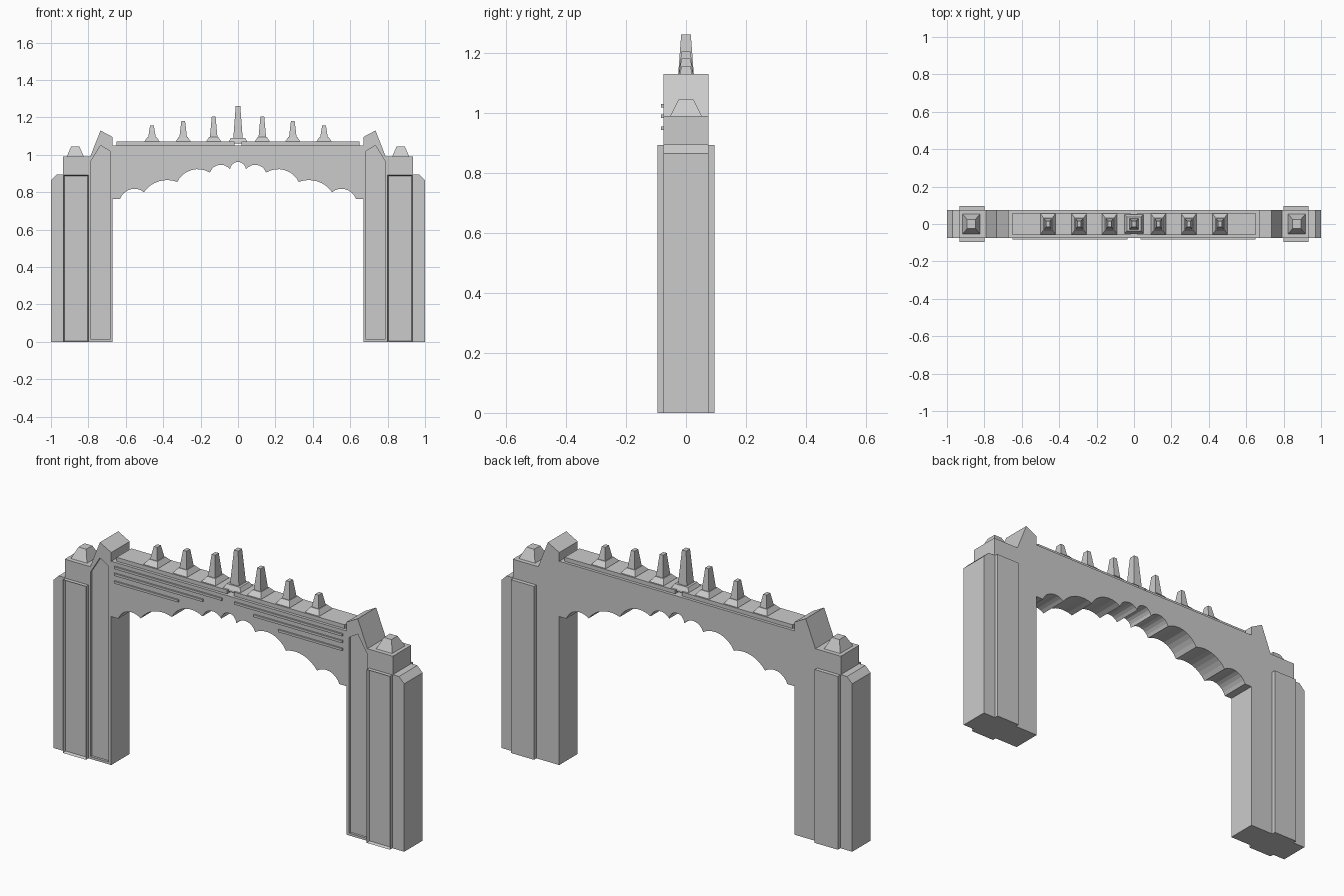
import bpy, bmesh, math
from mathutils import Vector

if "Cube" in bpy.data.objects:
    bpy.data.objects.remove(bpy.data.objects["Cube"])


def finish(bm, name):
    bmesh.ops.recalc_face_normals(bm, faces=bm.faces[:])
    me = bpy.data.meshes.new(name)
    bm.to_mesh(me)
    bm.free()
    ob = bpy.data.objects.new(name, me)
    bpy.context.collection.objects.link(ob)
    return ob


def prism(name, profile, y0, y1, inset=0, depth=0):
    """Extrude an x-z outline from y0 to y1, optionally recessing the front."""
    bm = bmesh.new()
    front = bm.faces.new([bm.verts.new((x, y0, z)) for x, z in profile])
    ext = bmesh.ops.extrude_face_region(bm, geom=[front], use_keep_orig=True)
    for v in ext["geom"]:
        if isinstance(v, bmesh.types.BMVert):
            v.co.y = y1
    bmesh.ops.recalc_face_normals(bm, faces=bm.faces[:])
    if inset:
        front = min(bm.faces, key=lambda f: f.calc_center_median().y)
        bmesh.ops.inset_region(bm, faces=[front], thickness=inset)
        for v in front.verts:
            v.co.y += depth
    return finish(bm, name)


def box(name, x0, x1, y0, y1, z0, z1, **kw):
    return prism(name, [(x0, z0), (x1, z0), (x1, z1), (x0, z1)], y0, y1, **kw)


def stack(name, cx, rings):
    """Loft rectangles given as (half x, half y, z)."""
    bm = bmesh.new()
    loops = [[bm.verts.new((cx + sx * hx, sy * hy, z))
              for sx, sy in ((-1, -1), (1, -1), (1, 1), (-1, 1))]
             for hx, hy, z in rings]
    for a, b in zip(loops, loops[1:]):
        for i in range(4):
            j = (i + 1) % 4
            bm.faces.new((a[i], a[j], b[j], b[i]))
    bm.faces.new(loops[0][::-1])
    bm.faces.new(loops[-1])
    return finish(bm, name)


def arc(a, b, bulge, n=8):
    """Points after a up to b along a circular arc bulging left of a->b."""
    a, b = Vector(a), Vector(b)
    d = b - a
    nrm = Vector((-d.y, d.x)).normalized()
    c = d.length / 2
    r = (c * c + bulge * bulge) / (2 * bulge)
    mid = (a + b) / 2 + nrm * (bulge - r)
    t = math.asin(min(1, c / r))
    u = d.normalized()
    return [tuple(mid + r * (u * math.sin(s) + nrm * math.cos(s)))
            for s in (-t + 2 * t * i / n for i in range(1, n + 1))]


# Gateway body: stepped towers, gables and scalloped arch
half = [(-.043, .922), (-.043, .922)]
cusps = [(-.63, .765), (-.503, .80), (-.325, .855), (-.15, .905), (-.043, .922)]
under = [(-.67, .765), cusps[0]]
for a, b, h in zip(cusps, cusps[1:], (.034, .032, .04, .033)):
    under += arc(a, b, h)
left_top = [(-.67, 1.05), (-.67, 1.095), (-.735, 1.13), (-.79, .99), (-.935, .99),
            (-.935, .895), (-.97, .895), (-1, .865), (-1, 0), (-.67, 0)]
half = left_top + under
crown = arc(cusps[-1], (.043, .922), .04)[:-1]
body = prism("gateway_body", half + crown + [(-x, z) for x, z in reversed(half)],
             -.075, .075)

# Recessed gabled panels cut into the inner towers
panel = [(-.787, .012), (-.685, .012), (-.685, 1.02), (-.735, 1.05), (-.787, .965)]
for s in (-1, 1):
    cutter = prism("panel_cutter", [(-s * x, z) for x, z in panel], -.2, -.063)
    mod = body.modifiers.new("panel", 'BOOLEAN')
    mod.operation = 'DIFFERENCE'
    mod.solver = 'EXACT'
    mod.object = cutter
    bpy.context.view_layer.objects.active = body
    bpy.ops.object.modifier_apply(modifier=mod.name)
    bpy.data.objects.remove(cutter)

for s, side in ((-1, "left"), (1, "right")):
    # Projecting outer pilaster with framed front, and its cap
    x0, x1 = sorted((s * .932, s * .80))
    box("pilaster_" + side, x0, x1, -.095, .095, 0, .893, inset=.008, depth=.015)
    stack("tower_cap_" + side, s * .87, [(.048, .055, .985), (.022, .025, 1.045)])
    # Roof slab half
    x0, x1 = sorted((s * .65, s * .02))
    box("roof_slab_" + side, x0, x1, -.06, .06, 1.045, 1.07)
    # Front slats, stepping shorter downward
    for inner, z in ((.035, 1.025), (.145, .99), (.285, .95)):
        x0, x1 = sorted((s * .65, s * inner))
        box("front_slat_" + side, x0, x1, -.083, -.07, z - .006, z + .006)
    # Side finials
    for x, top in ((.13, 1.205), (.293, 1.182), (.46, 1.157)):
        stack("finial_" + side, s * x,
              [(.04, .055, 1.065), (.04, .055, 1.072), (.024, .033, 1.095),
               (.02, .029, 1.095), (.01, .015, top)])

# Central finial
stack("central_finial", 0, [(.05, .05, 1.06), (.05, .05, 1.07), (.038, .038, 1.09),
                            (.025, .029, 1.09), (.012, .016, 1.262)])
